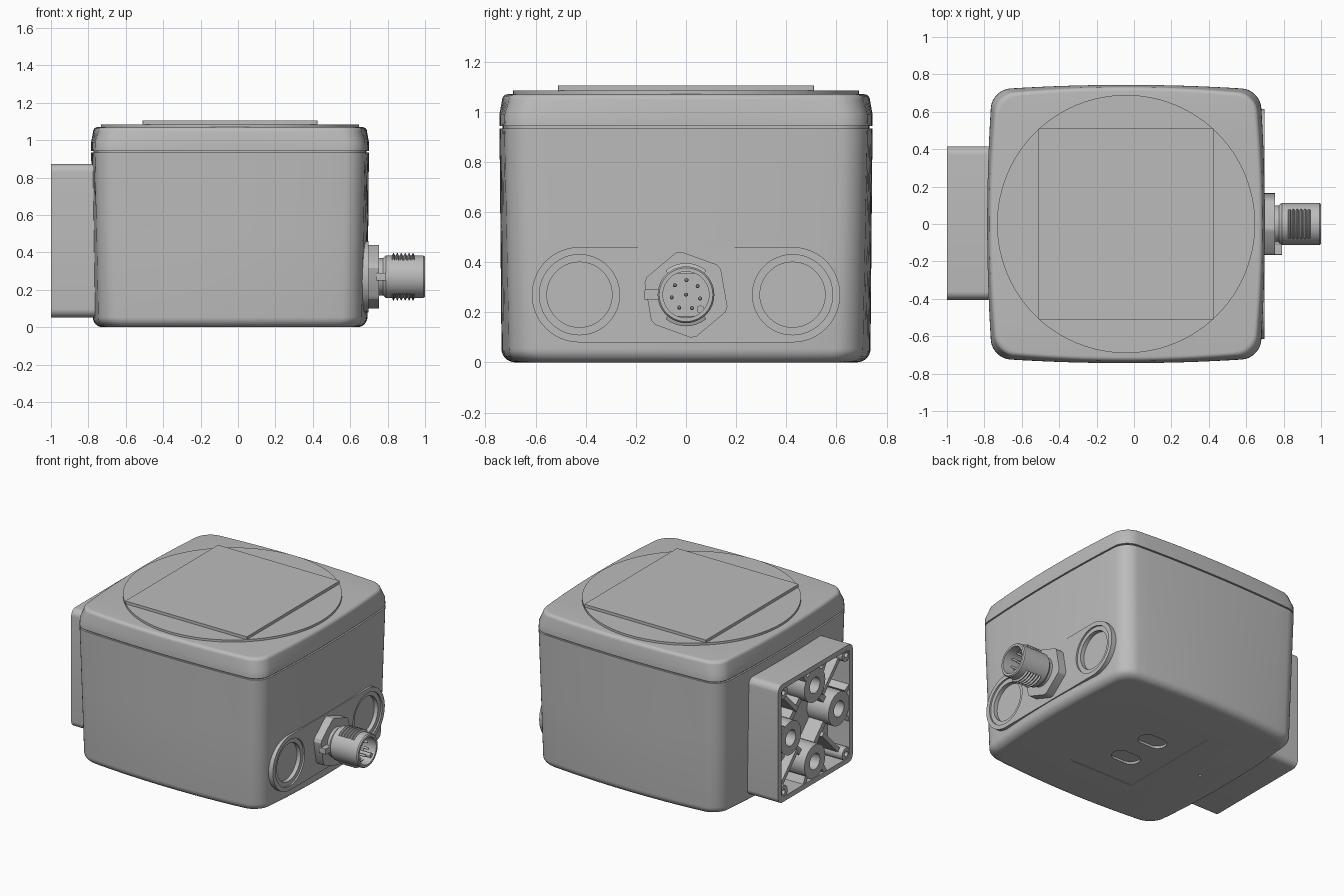
import bpy, bmesh, math
from mathutils import Vector

cube = bpy.data.objects.get("Cube")
if cube:
    bpy.data.objects.remove(cube, do_unlink=True)

grey = bpy.data.materials.new("housing_grey")
grey.use_nodes = True
grey.diffuse_color = (0.5, 0.5, 0.5, 1)
grey.node_tree.nodes["Principled BSDF"].inputs["Base Color"].default_value = (0.5, 0.5, 0.5, 1)

CX = -0.0425          # housing centre in x
PORT_Z = 0.27         # height of the connector and plugs


def finish(name, bm):
    bmesh.ops.remove_doubles(bm, verts=bm.verts, dist=1e-5)
    bmesh.ops.recalc_face_normals(bm, faces=bm.faces)
    mesh = bpy.data.meshes.new(name)
    bm.to_mesh(mesh)
    bm.free()
    mesh.materials.append(grey)
    ob = bpy.data.objects.new(name, mesh)
    bpy.context.collection.objects.link(ob)
    smooth(ob)
    return ob


def select(ob):
    bpy.ops.object.select_all(action='DESELECT')
    ob.select_set(True)
    bpy.context.view_layer.objects.active = ob


def smooth(ob):
    select(ob)
    bpy.ops.object.shade_smooth_by_angle(angle=math.radians(30))


def loft(name, rings):
    """Join matching rings of points and cap both ends."""
    bm = bmesh.new()
    loops = [[bm.verts.new(p) for p in ring] for ring in rings]
    for a, b in zip(loops, loops[1:]):
        for i in range(len(a)):
            j = (i + 1) % len(a)
            bm.faces.new((a[i], a[j], b[j], b[i]))
    bm.faces.new(loops[0])
    bm.faces.new(loops[-1])
    return finish(name, bm)


def prism(name, pts, axis, lo, hi):
    def place(p, t):
        return (t, p[0], p[1]) if axis == 'x' else (p[0], p[1], t)
    return loft(name, [[place(p, t) for p in pts] for t in (lo, hi)])


def rounded(hx, hy, r, cx=0, cy=0, steps=8, side=1):
    """Rounded rectangle, with optional extra points along each side."""
    corners = []
    for k, (sx, sy) in enumerate(((1, 1), (-1, 1), (-1, -1), (1, -1))):
        corners.append([Vector((cx + sx * (hx - r) + r * math.cos(a), cy + sy * (hy - r) + r * math.sin(a)))
                        for a in (math.pi / 2 * (k + i / steps) for i in range(steps + 1))])
    pts = []
    for k, arc in enumerate(corners):
        pts += arc
        nxt = corners[(k + 1) % 4][0]
        pts += [arc[-1].lerp(nxt, i / side) for i in range(1, side)]
    return pts


def circle(r, cx, cy, n=48):
    return [(cx + r * math.cos(math.tau * i / n), cy + r * math.sin(math.tau * i / n)) for i in range(n)]


def lathe(name, profile, y, z, steps=48):
    """Spin a closed (x, radius) profile round an axis along x."""
    bm = bmesh.new()
    verts = [bm.verts.new((x, y, z + r)) for x, r in profile]
    edges = [bm.edges.new((verts[i], verts[(i + 1) % len(verts)])) for i in range(len(verts))]
    bmesh.ops.spin(bm, geom=verts + edges, cent=(0, y, z), axis=(1, 0, 0),
                   angle=math.tau, steps=steps)
    return finish(name, bm)


def cut(ob, cutters):
    for c in cutters:
        c.hide_render = True
        mod = ob.modifiers.new("cut", 'BOOLEAN')
        mod.operation, mod.solver, mod.object = 'DIFFERENCE', 'EXACT', c
        select(ob)
        bpy.ops.object.modifier_apply(modifier=mod.name)
    smooth(ob)


def shell_ring(z, inset, bulge):
    """Housing outline: rounded square with sides bowed outwards."""
    hx, hy = 0.7425 - inset, 0.744 - inset
    return [(CX + x * (1 - bulge * (y / hy) ** 2), y * (1 - bulge * (x / hx) ** 2), z)
            for x, y in rounded(hx, hy, 0.1, side=16)]


# housing body with rounded foot and a groove under the lid
foot = [(0.055 * (1 - math.sin(a)), 0.008 + 0.055 * (1 - math.cos(a)))
        for a in (math.pi / 2 * (1 - i / 8) for i in range(9))]
body = loft("housing_body", [shell_ring(z, i, 0.055) for z, i in foot]
            + [shell_ring(0.5, 0.004, 0.045), shell_ring(0.933, 0, 0.035), shell_ring(0.933, 0.012, 0.035),
               shell_ring(0.95, 0.012, 0.035)])

# lid
edge = [(1.045 + 0.025 * math.sin(a), 0.01 + 0.025 * (1 - math.cos(a)))
        for a in (math.pi / 2 * i / 6 for i in range(7))]
loft("lid", [shell_ring(0.943, 0, 0.035), shell_ring(0.99, 0, 0.037)]
     + [shell_ring(z, i, 0.05) for z, i in edge])
prism("lid_disc", circle(0.69, CX, 0, 96), 'z', 1.06, 1.085)
prism("top_plate", rounded(0.4675, 0.51, 0.002, CX, steps=1), 'z', 1.08, 1.105)

# stadium pad with two blind plugs
pad = prism("port_pad", rounded(0.615, 0.19, 0.1899, 0, PORT_Z, steps=16), 'x', 0.5, 0.699)
cutters = []
for s in (-1, 1):
    cutters.append(prism("plug_step_cutter", circle(0.16, s * 0.425, PORT_Z), 'x', 0.688, 0.8))
    cutters.append(prism("plug_cutter", circle(0.13, s * 0.425, PORT_Z), 'x', 0.66, 0.8))
cut(pad, cutters)

# underside label outline, oval recesses and vent
under = [prism("vent_cutter", circle(0.01, CX - 0.5, 0, 16), 'z', -0.1, 0.03)]
for s in (-1, 1):
    under.append(prism("oval_cutter", rounded(0.1, 0.06, 0.059, CX, s * 0.13), 'z', -0.1, 0.02))
under.append(prism("label_cutter", rounded(0.25, 0.375, 0.01, CX), 'z', -0.1, 0.004))
cut(body, cutters + under)
for c in cutters + under:
    bpy.data.objects.remove(c, do_unlink=True)

# side mounting block with a deep pocket
MY, MZ, MH = 0.005, 0.463, 0.41
block = prism("mount_block", rounded(MH, MH, 0.045, MY, MZ), 'x', -1, -0.74)
pocket = prism("pocket_cutter", rounded(MH - 0.035, MH - 0.035, 0.03, MY, MZ), 'x', -1.1, -0.83)
cut(block, [pocket])
bpy.data.objects.remove(pocket, do_unlink=True)


def rib(name, a, b, width, top):
    a, b = Vector(a), Vector(b)
    n = (b - a).orthogonal().normalized() * width / 2
    prism(name, [a + n, b + n, b - n, a - n], 'x', top, -0.8)


for k in range(4):
    ang = math.pi / 2 * k
    d = Vector((math.cos(ang), math.sin(ang)))
    e = Vector((-d.y, d.x))
    c = Vector((MY, MZ))
    boss = c + d * 0.265
    lathe("mount_boss", [(-0.995, 0.055), (-0.995, 0.115), (-0.8, 0.115), (-0.8, 0.055)], boss.x, boss.y, 32)
    # web from boss to wall, and diagonal web to the next boss
    for s in (-1, 1):
        rib("wall_web", boss + d * 0.07 + e * s * 0.09, c + d * 0.39 + e * s * 0.12, 0.03, -0.995)
    rib("diagonal_web", boss + (e - d) * 0.07, c + e * 0.265 + (d - e) * 0.07, 0.04, -0.94)
    # corner post and its web
    corner = c + (d + e) * 0.345
    lathe("corner_post", [(-0.995, 0.018), (-0.995, 0.045), (-0.8, 0.045), (-0.8, 0.018)], corner.x, corner.y, 24)
    rib("corner_web", c + (d + e) * 0.14, c + (d + e) * 0.32, 0.03, -0.96)

# connector: nut, barrel, thread, pins
nut = [(0.172 * math.cos(a), PORT_Z + 0.172 * math.sin(a))
       for a in (math.radians(100 + 60 * k + s * 4) for k in range(6) for s in (-1, 1))]
prism("connector_nut", nut, 'x', 0.67, 0.755)
lathe("connector_barrel", [(0.74, 0), (0.74, 0.1), (0.775, 0.1), (0.79, 0.113), (0.992, 0.113), (1, 0.107),
                           (1, 0.092), (0.86, 0.092), (0.86, 0)], 0, PORT_Z)
for s in (-1, 1):
    for i in range(6):
        lo = 0.822 + 0.021 * i
        rings = [[(x, r * math.cos(a), PORT_Z + s * r * math.sin(a))
                  for a in (math.radians(50 + 10 * j) for j in range(9))]
                 for x, r in ((lo, 0.111), (lo + 0.007, 0.126), (lo + 0.011, 0.126), (lo + 0.018, 0.111))]
        loft("thread_ridge", rings)
prism("nut_key", rounded(0.03, 0.02, 0.003, -0.135, PORT_Z), 'x', 0.74, 0.79)
prism("socket_key", rounded(0.014, 0.014, 0.01, 0.058, PORT_Z - 0.058), 'x', 0.85, 0.985)
pins = [(0, 0)] + [(0.058 * math.cos(a), 0.058 * math.sin(a))
                   for a in (math.radians(88) + math.tau * k / 7 for k in range(7))]
for y, z in pins:
    lathe("contact_pin", [(0.85, 0), (0.85, 0.008), (0.96, 0.008), (0.967, 0.004), (0.967, 0)], y, PORT_Z + z, 12)
